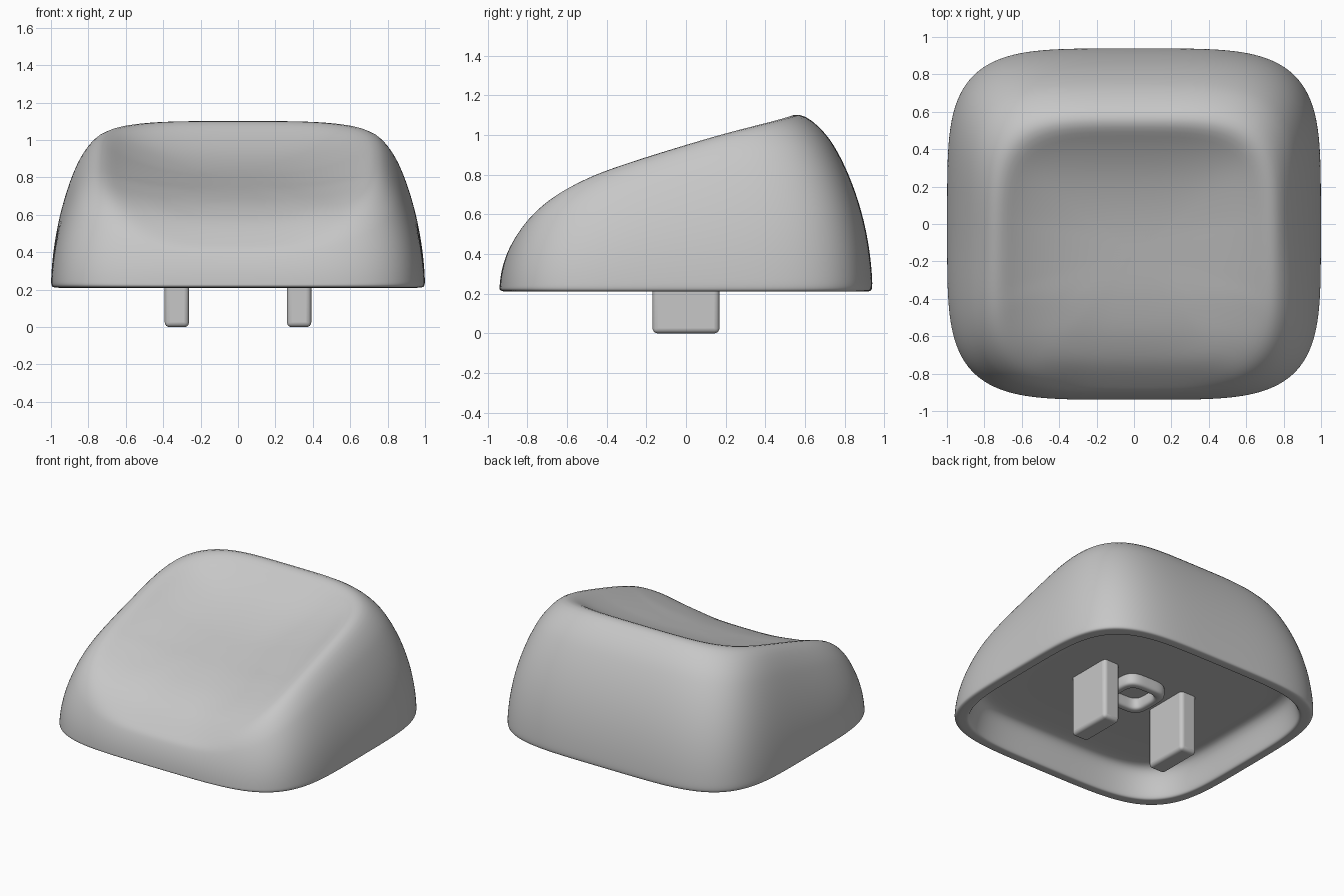
import bpy, bmesh, math

cube = bpy.data.objects.get("Cube")
if cube:
    bpy.data.objects.remove(cube, do_unlink=True)

SEGMENTS = 64
BASE_Z = 0.21
CEILING_Z = 0.43

plastic = bpy.data.materials.new("grey plastic")
plastic.use_nodes = True
color = (0.57, 0.57, 0.57, 1)
plastic.diffuse_color = color
plastic.node_tree.nodes["Principled BSDF"].inputs["Base Color"].default_value = color


def outline(a, b, power, cy=0.0):
    """Rounded rectangle as a superellipse, evenly spaced by angle."""
    points = []
    for i in range(SEGMENTS):
        t = 2 * math.pi * i / SEGMENTS
        c, s = math.cos(t), math.sin(t)
        r = (abs(c / a) ** power + abs(s / b) ** power) ** (-1 / power)
        points.append((r * c, r * s + cy))
    return points


def interpolate(table, v):
    if v <= table[0][0]:
        return table[0][1]
    for (a, za), (b, zb) in zip(table, table[1:]):
        if v <= b:
            return za + (zb - za) * (v - a) / (b - a)
    return table[-1][1]


def finish(obj):
    obj.data.materials.append(plastic)
    bpy.context.collection.objects.link(obj)
    bpy.ops.object.select_all(action='DESELECT')
    obj.select_set(True)
    bpy.context.view_layer.objects.active = obj


def loft(name, rings, closed=False):
    """Skin a list of rings; either cap both ends or join last to first."""
    bm = bmesh.new()
    loops = [[bm.verts.new(p) for p in ring] for ring in rings]
    pairs = list(zip(loops, loops[1:]))
    if closed:
        pairs.append((loops[-1], loops[0]))
    for low, high in pairs:
        for i in range(SEGMENTS):
            j = (i + 1) % SEGMENTS
            bm.faces.new((low[i], low[j], high[j], high[i]))
    if not closed:
        for loop in (loops[0], loops[-1]):
            middle = bm.verts.new([sum(v.co[k] for v in loop) / SEGMENTS for k in range(3)])
            for i in range(SEGMENTS):
                bm.faces.new((loop[i], loop[(i + 1) % SEGMENTS], middle))
    bmesh.ops.recalc_face_normals(bm, faces=bm.faces)
    mesh = bpy.data.meshes.new(name)
    bm.to_mesh(mesh)
    bm.free()
    obj = bpy.data.objects.new(name, mesh)
    finish(obj)
    bpy.ops.object.shade_smooth()
    mod = obj.modifiers.new("smooth", 'SUBSURF')
    mod.levels = mod.render_levels = 2


def flat_ring(points, scale, z):
    return [(x * scale, y * scale, z) for x, y in points]


# Cap: hollow underside, bulging walls, sloped rim and shallow scooped top
base = outline(1.0, 0.94, 4.5)
RIM_X, RIM_HALF_Y, RIM_Y = 0.755, 0.715, -0.15
rim_xy = outline(RIM_X, RIM_HALF_Y, 4.2, RIM_Y)
rim_heights = [(-0.865, 0.45), (-0.82, 0.54), (-0.76, 0.63), (-0.66, 0.725), (-0.46, 0.825),
               (-0.16, 0.925), (0.18, 1.03), (0.56, 1.135)]
scoop_heights = [(-0.865, 0.46), (-0.75, 0.575), (-0.6, 0.655), (-0.4, 0.725),
                 (0, 0.825), (0.3, 0.91), (0.57, 1.0)]
rim_z = [interpolate(rim_heights, y) for x, y in rim_xy]
for _ in range(3):
    rim_z = [(rim_z[i - 1] + 2 * rim_z[i] + rim_z[(i + 1) % SEGMENTS]) / 4 for i in range(SEGMENTS)]

rings = [flat_ring(base, s, z) for s, z in (
    (0.1, CEILING_Z), (0.5, CEILING_Z), (0.8, CEILING_Z), (0.86, 0.415), (0.89, 0.36),
    (0.91, 0.25), (0.92, BASE_Z), (0.94, BASE_Z), (0.985, BASE_Z), (1.0, 0.22))]

# Outer walls
for t in (0.08, 0.2, 0.35, 0.5, 0.64, 0.76, 0.87, 1.0):
    inset = 0.5 * t * t + 0.5 * (1 - math.sqrt(1 - t * t))
    rings.append([(bx + (rx - bx) * inset, by + (ry - by) * inset, BASE_Z + (rz - BASE_Z) * t)
                  for (bx, by), (rx, ry), rz in zip(base, rim_xy, rim_z)])

# Scoop, with rings that grow rounder towards the middle
rim_lift = [rz - interpolate(scoop_heights, y) for (x, y), rz in zip(rim_xy, rim_z)]
for q in (0.86, 0.74, 0.6, 0.45, 0.3, 0.15):
    points = outline(RIM_X * q, RIM_HALF_Y * q, 2.2 + 2 * q, RIM_Y)
    rings.append([(x, y, interpolate(scoop_heights, y) + lift * q ** 3)
                  for (x, y), lift in zip(points, rim_lift)])
loft("key_cap", rings)

# Hollow socket under the middle of the cap
outer, inner = outline(0.17, 0.17, 4), outline(0.105, 0.105, 4)
loft("centre_socket", [
    flat_ring(outer, 1, 0.45), flat_ring(outer, 1, 0.37), flat_ring(outer, 0.95, 0.345),
    flat_ring(inner, 1.08, 0.345), flat_ring(inner, 1, 0.37), flat_ring(inner, 1, 0.45)], closed=True)

# Pair of mounting legs
for side, label in ((1, "left"), (-1, "right")):
    bm = bmesh.new()
    bmesh.ops.create_cube(bm, size=1)
    for v in bm.verts:
        v.co = (v.co.x * 0.13 + side * 0.327, v.co.y * 0.337, v.co.z * 0.46 + 0.23)
    mesh = bpy.data.meshes.new(label + "_leg")
    bm.to_mesh(mesh)
    bm.free()
    leg = bpy.data.objects.new(label + "_leg", mesh)
    finish(leg)
    bevel = leg.modifiers.new("rounded edges", 'BEVEL')
    bevel.width = 0.025
    bevel.segments = 4
    bpy.ops.object.shade_smooth_by_angle(angle=math.radians(40))
